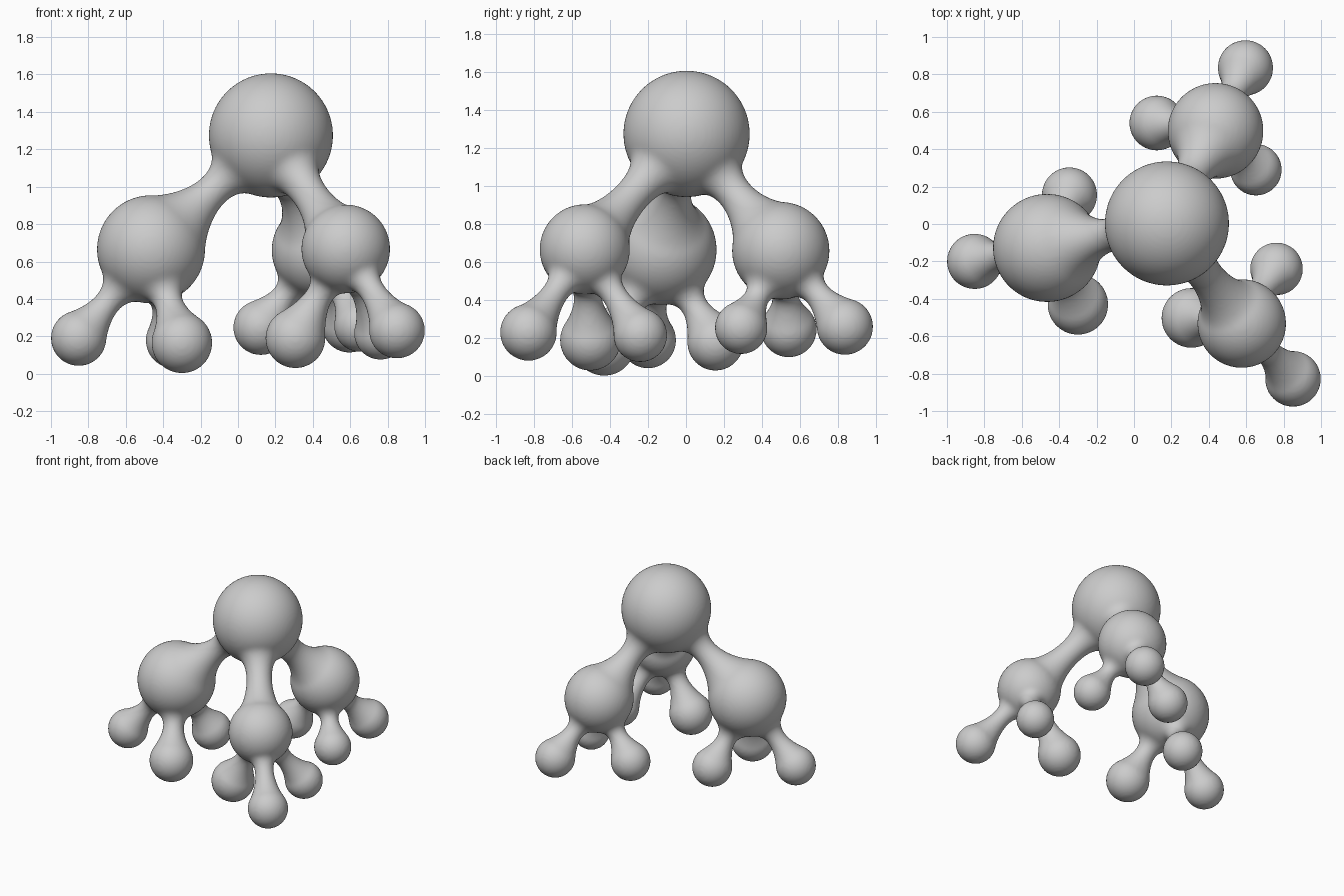
import bpy, bmesh
from math import sin, cos, radians, pi
from mathutils import Vector, Matrix

if "Cube" in bpy.data.objects:
    bpy.data.objects.remove(bpy.data.objects["Cube"])

# Ball tree: (centre, radius), then child balls
HEAD = ((0.176, 0.003, 1.274), 0.332)
BRANCHES = [
    (((-0.465, -0.128, 0.665), 0.289),
     [((-0.852, -0.20, 0.19), 0.148), ((-0.30, -0.43, 0.165), 0.162), ((-0.345, 0.155, 0.178), 0.148)]),
    (((0.576, -0.532, 0.667), 0.237),
     [((0.307, -0.502, 0.19), 0.16), ((0.85, -0.828, 0.231), 0.149), ((0.762, -0.24, 0.216), 0.141)]),
    (((0.436, 0.498, 0.66), 0.256),
     [((0.122, 0.54, 0.247), 0.147), ((0.596, 0.835, 0.261), 0.148), ((0.652, 0.29, 0.255), 0.138)]),
]
bm = bmesh.new()


def ball(b):
    bmesh.ops.create_uvsphere(bm, u_segments=64, v_segments=40, radius=b[1],
                              matrix=Matrix.Translation(b[0]))


def neck(b0, b1, a, b, waist, seg=40, steps=16):
    """Lathed neck that leaves both balls tangentially and narrows to the waist radius."""
    p, q = Vector(b0[0]), Vector(b1[0])
    d = (q - p).length
    a, b = radians(a), radians(b)
    r0, r1 = b0[1] * sin(a), b1[1] * sin(b)
    k = (4 * (r0 + r1) - 8 * waist) / (3 * (cos(a) + cos(b)))
    c0 = Vector((b0[1] * cos(a), r0))
    c3 = Vector((d - b1[1] * cos(b), r1))
    c1 = c0 + k * Vector((sin(a), -cos(a)))
    c2 = c3 + k * Vector((-sin(b), -cos(b)))
    mat = Matrix.Translation(p) @ (q - p).to_track_quat('Z', 'Y').to_matrix().to_4x4()
    rings = []
    for i in range(steps + 1):
        t = i / steps
        s = 1 - t
        c = c0 * s**3 + c1 * 3 * s * s * t + c2 * 3 * s * t * t + c3 * t**3
        rings.append([bm.verts.new(mat @ Vector((c.y * cos(2 * pi * j / seg),
                                                 c.y * sin(2 * pi * j / seg), c.x)))
                      for j in range(seg)])
    for lo, hi in zip(rings, rings[1:]):
        for j in range(seg):
            n = (j + 1) % seg
            bm.faces.new((lo[j], lo[n], hi[n], hi[j]))
    # close both ends inside the balls
    start, end = bm.verts.new(p), bm.verts.new(q)
    for j in range(seg):
        n = (j + 1) % seg
        bm.faces.new((start, rings[0][n], rings[0][j]))
        bm.faces.new((end, rings[-1][j], rings[-1][n]))


# Head, three branch balls and three foot balls on each
ball(HEAD)
for branch, feet in BRANCHES:
    ball(branch)
    neck(HEAD, branch, 29, 46, 0.095)
    for foot in feet:
        ball(foot)
        neck(branch, foot, 28, 58, foot[1] * 0.48)

mesh = bpy.data.meshes.new("branching_balls")
bm.to_mesh(mesh)
bm.free()
obj = bpy.data.objects.new("branching_balls", mesh)
bpy.context.collection.objects.link(obj)

# Fuse everything into one smooth skin
remesh = obj.modifiers.new("fuse", 'REMESH')
remesh.mode = 'VOXEL'
remesh.voxel_size = 0.012
remesh.use_smooth_shade = True
smooth = obj.modifiers.new("soften", 'SMOOTH')
smooth.factor = 0.5
smooth.iterations = 6
